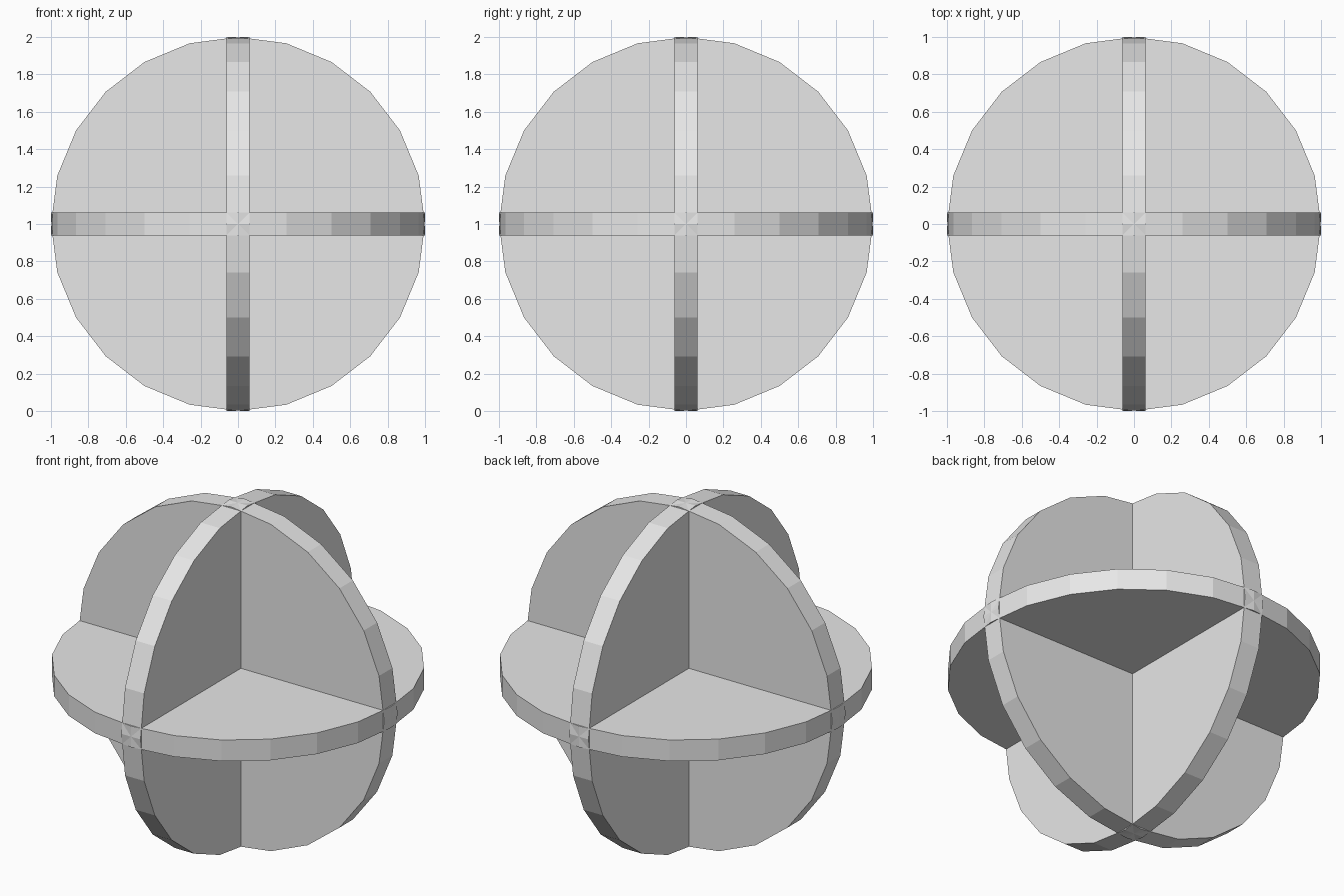
import bpy
import math

if "Cube" in bpy.data.objects:
    bpy.data.objects.remove(bpy.data.objects["Cube"])

RADIUS, THICKNESS, SIDES = 1.0, 0.125, 24

grey = bpy.data.materials.new("light_grey")
grey.diffuse_color = (0.8, 0.8, 0.8, 1.0)
grey.use_nodes = True
grey.node_tree.nodes["Principled BSDF"].inputs["Base Color"].default_value = grey.diffuse_color


def disc(name, rotation):
    """Flat 24-sided disc with a corner on each axis, centred at z = 1."""
    bpy.ops.mesh.primitive_cylinder_add(
        vertices=SIDES, radius=RADIUS, depth=THICKNESS,
        location=(0, 0, RADIUS), rotation=rotation)
    ob = bpy.context.object
    ob.name = name
    ob.data.materials.append(grey)
    bpy.ops.object.transform_apply(location=False, rotation=True, scale=False)


# Three interlocking discs, one square to each axis
disc("horizontal_disc", (0, 0, 0))
disc("front_facing_disc", (math.pi / 2, 0, 0))
disc("side_facing_disc", (0, math.pi / 2, 0))
